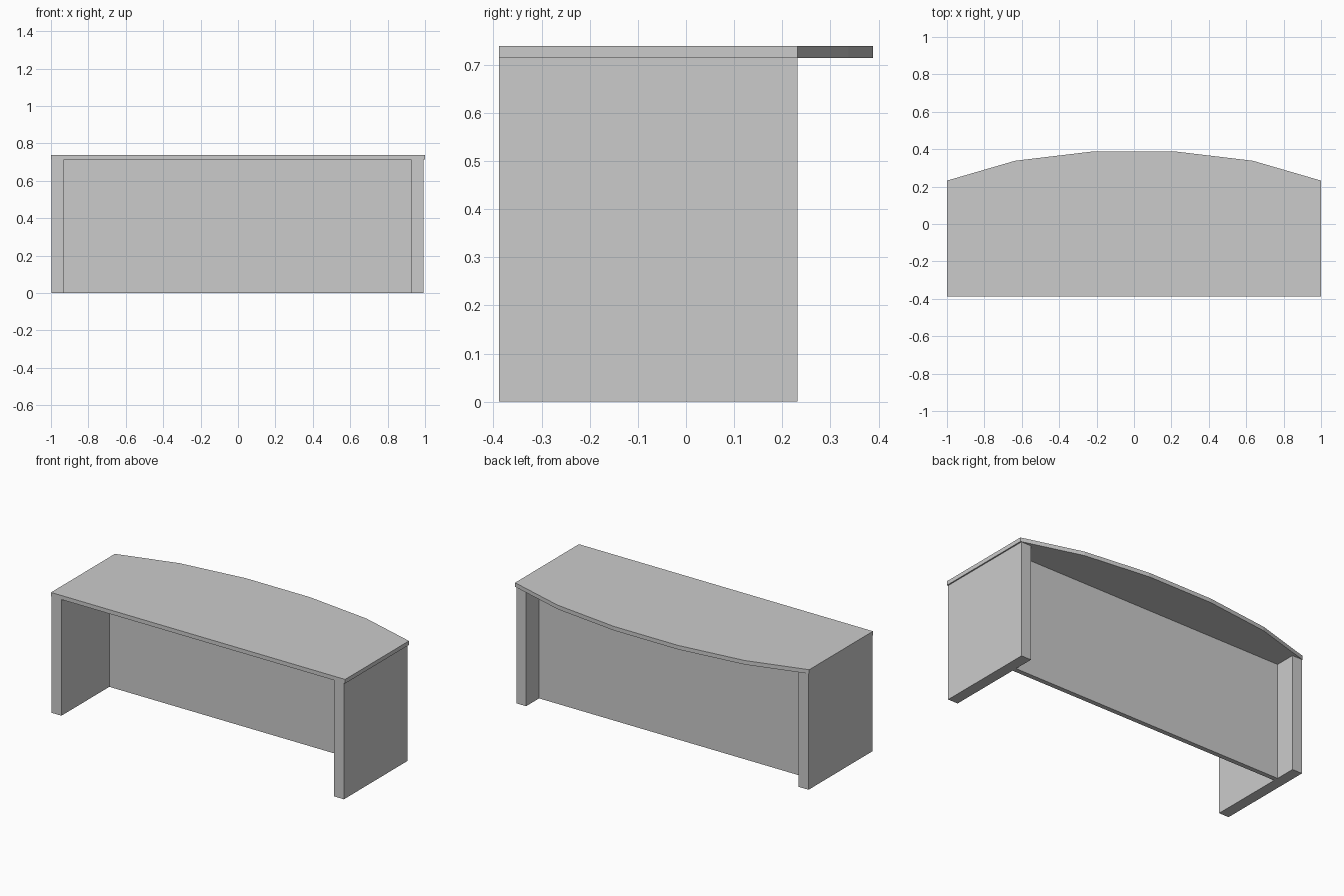
import bpy, bmesh

if "Cube" in bpy.data.objects:
    bpy.data.objects.remove(bpy.data.objects["Cube"])

FRONT, SIDE_BACK, UNDER, TOP = -0.388, 0.232, 0.714, 0.739


def extrude_outline(name, outline, z0, z1):
    """Solid made by raising a flat xy outline from z0 to z1."""
    bm = bmesh.new()
    face = bm.faces.new([bm.verts.new((x, y, z0)) for x, y in outline])
    up = bmesh.ops.extrude_face_region(bm, geom=[face], use_keep_orig=True)["geom"]
    verts = [g for g in up if isinstance(g, bmesh.types.BMVert)]
    bmesh.ops.translate(bm, verts=verts, vec=(0, 0, z1 - z0))
    bmesh.ops.recalc_face_normals(bm, faces=bm.faces)
    mesh = bpy.data.meshes.new(name)
    bm.to_mesh(mesh)
    bm.free()
    obj = bpy.data.objects.new(name, mesh)
    bpy.context.collection.objects.link(obj)
    return obj


def board(name, x0, x1, y0, y1, z0, z1):
    return extrude_outline(name, [(x0, y0), (x1, y0), (x1, y1), (x0, y1)], z0, z1)


# Desktop with a faceted bowed rear edge
half = [(1.0, FRONT), (1.0, SIDE_BACK), (0.636, 0.338), (0.218, 0.388)]
extrude_outline("desktop", half + [(-x, y) for x, y in reversed(half)], UNDER, TOP)

# Side panels
board("left_side_panel", -0.996, -0.929, FRONT, SIDE_BACK, 0, UNDER)
board("right_side_panel", 0.925, 0.992, FRONT, SIDE_BACK, 0, UNDER)

# Modesty panel set in from the back
board("modesty_panel", -0.929, 0.925, 0.077, 0.106, 0, UNDER)
